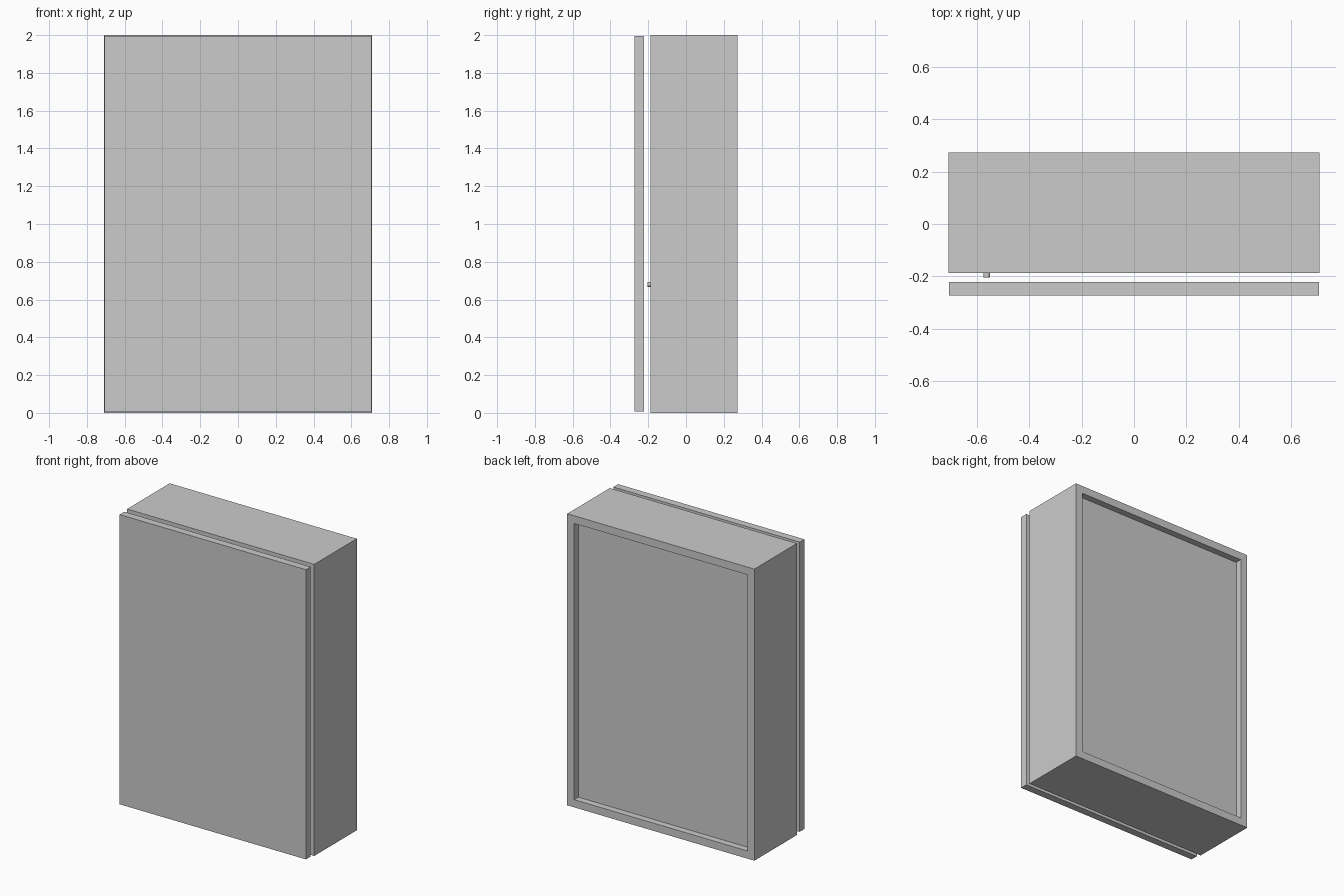
import bpy
import bmesh
import math
from mathutils import Matrix, Vector

cube = bpy.data.objects.get("Cube")
if cube:
    bpy.data.objects.remove(cube, do_unlink=True)

# One plain grey for everything
grey = bpy.data.materials.new("light_grey")
grey.use_nodes = True
colour = (0.6, 0.6, 0.6, 1)
grey.diffuse_color = colour
grey.node_tree.nodes["Principled BSDF"].inputs["Base Color"].default_value = colour

HALF_W, HEIGHT, BOARD = 0.71, 2.0, 0.053
FRONT, BACK = -0.188, 0.273
INNER = HALF_W - BOARD
RECESS = 0.045
PANEL = 0.03


def finish(name, bm):
    mesh = bpy.data.meshes.new(name)
    bm.to_mesh(mesh)
    bm.free()
    mesh.materials.append(grey)
    obj = bpy.data.objects.new(name, mesh)
    bpy.context.collection.objects.link(obj)
    return obj


def board(name, low, high):
    """Rectangular board between two opposite corners."""
    low, high = Vector(low), Vector(high)
    bm = bmesh.new()
    matrix = Matrix.Translation((low + high) / 2) @ Matrix.Diagonal((*(high - low), 1))
    bmesh.ops.create_cube(bm, size=1, matrix=matrix)
    return finish(name, bm)


# Side boards
for name, sign in (("left_side", 1), ("right_side", -1)):
    xs = sorted((sign * INNER, sign * HALF_W))
    board(name, (xs[0], FRONT, 0), (xs[1], BACK, HEIGHT))

# Top and bottom boards between the sides
board("bottom_board", (-INNER, FRONT, 0), (INNER, BACK, BOARD))
board("top_board", (-INNER, FRONT, HEIGHT - BOARD), (INNER, BACK, HEIGHT))

# Back panel set in from the rear edges
panel_rear = BACK - RECESS
board("back_panel", (-INNER, panel_rear - PANEL, BOARD),
      (INNER, panel_rear, HEIGHT - BOARD))

# Shelves at thirds of the height
for name, fraction in (("lower_shelf", 1 / 3), ("upper_shelf", 2 / 3)):
    z = HEIGHT * fraction
    board(name, (-INNER, FRONT, z - BOARD / 2),
          (INNER, panel_rear - PANEL, z + BOARD / 2))

# Door standing clear of the front
board("door", (-0.707, -0.273, 0.008), (0.707, -0.222, 1.995))

# Small round stop on the lower shelf edge
bm = bmesh.new()
bmesh.ops.create_cone(
    bm, cap_ends=True, segments=16, radius1=0.013, radius2=0.013, depth=0.02,
    matrix=Matrix.Translation((-0.563, FRONT - 0.006, 0.68))
    @ Matrix.Rotation(math.pi / 2, 4, "X"))
stop = finish("door_stop", bm)
bpy.context.view_layer.objects.active = stop
stop.select_set(True)
bpy.ops.object.shade_smooth_by_angle()
